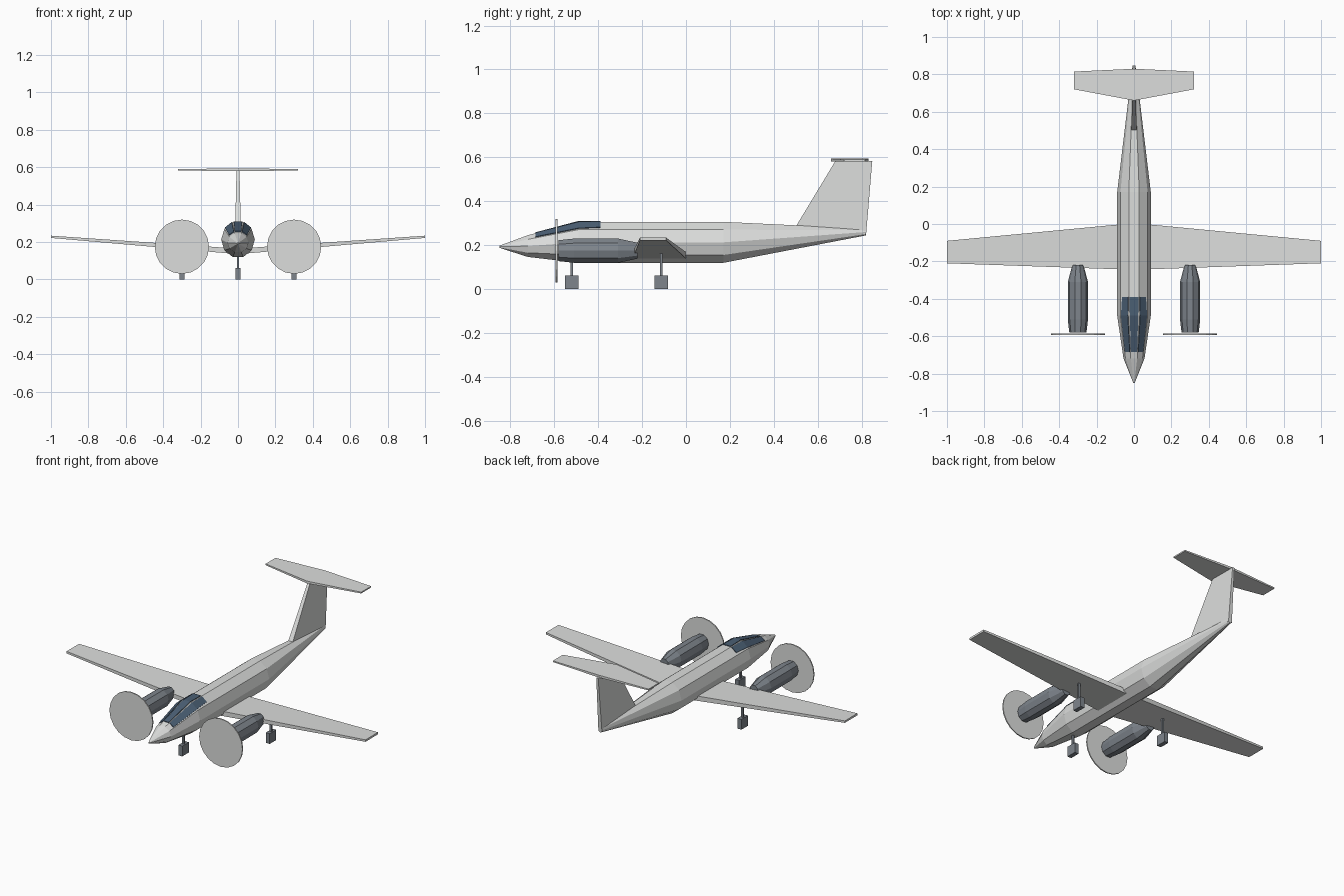
import bpy, bmesh, math
from mathutils import Vector

if "Cube" in bpy.data.objects:
    bpy.data.objects.remove(bpy.data.objects["Cube"], do_unlink=True)


def material(name, rgb):
    m = bpy.data.materials.new(name)
    m.use_nodes = True
    m.diffuse_color = (*rgb, 1)
    m.node_tree.nodes["Principled BSDF"].inputs["Base Color"].default_value = (*rgb, 1)
    return m


light_grey = material("light grey paint", (0.72, 0.73, 0.72))
dark_grey = material("dark blue grey", (0.21, 0.235, 0.265))
glass = material("window blue", (0.07, 0.115, 0.175))


def loft(name, rings, mat):
    """Closed solid through a series of equal-length point rings."""
    bm = bmesh.new()
    vs = [[bm.verts.new(p) for p in ring] for ring in rings]
    n = len(vs[0])
    for a, b in zip(vs, vs[1:]):
        for i in range(n):
            j = (i + 1) % n
            bm.faces.new((a[i], a[j], b[j], b[i]))
    bm.faces.new(vs[0])
    bm.faces.new(vs[-1])
    bmesh.ops.recalc_face_normals(bm, faces=bm.faces)
    mesh = bpy.data.meshes.new(name)
    bm.to_mesh(mesh)
    bm.free()
    mesh.materials.append(mat)
    ob = bpy.data.objects.new(name, mesh)
    bpy.context.collection.objects.link(ob)
    return ob


def oval(x, y, z, rx, rz, sides=10):
    step = math.tau / sides
    return [Vector((x + rx * math.cos(i * step), y, z + rz * math.sin(i * step)))
            for i in range(sides)]


def box(name, lo, hi, mat):
    rings = [[(lo[0], lo[1], z), (hi[0], lo[1], z), (hi[0], hi[1], z), (lo[0], hi[1], z)]
             for z in (lo[2], hi[2])]
    return loft(name, rings, mat)


# Fuselage: (y, centre z, half width, half height)
stations = [(-0.85, 0.193, 0.004, 0.005), (-0.72, 0.196, 0.056, 0.052),
            (-0.49, 0.213, 0.09, 0.098), (0.17, 0.213, 0.09, 0.098),
            (0.82, 0.26, 0.012, 0.016)]
loft("fuselage", [oval(0, y, z, rx, rz) for y, z, rx, rz in stations], light_grey)


def body_ring(y):
    for a, b in zip(stations, stations[1:]):
        if a[0] <= y <= b[0]:
            t = (y - a[0]) / (b[0] - a[0])
            _, z, rx, rz = [p + (q - p) * t for p, q in zip(a, b)]
            return oval(0, y, z, rx, rz)


# Cockpit windows: thin plates lying on the three upper facets
def window(name, facet, spans):
    rings = []
    for y, lo, hi in spans:
        ring = body_ring(y)
        p, q = ring[facet], ring[facet + 1]
        out = Vector((q.z - p.z, 0, p.x - q.x)).normalized() * 0.004
        a, b = p.lerp(q, lo), p.lerp(q, hi)
        rings.append([a + out, b + out, b - out, a - out])
    loft(name, rings, glass)


window("left_window", 1, [(-0.685, 0.1, 0.95), (-0.49, 0.12, 0.93), (-0.39, 0.25, 0.95)])
window("windscreen", 2, [(-0.685, 0.05, 0.95), (-0.49, 0.1, 0.9), (-0.39, 0.05, 0.95)])
window("right_window", 3, [(-0.685, 0.05, 0.9), (-0.49, 0.07, 0.88), (-0.39, 0.05, 0.75)])


# Wing and tailplane: (x, front y, rear y, bottom z, top z)
def plane(name, sections):
    loft(name, [[(x, f, lo), (x, r, lo), (x, r, hi), (x, f, hi)]
                for x, f, r, lo, hi in sections], light_grey)


plane("wing", [(-1, -0.21, -0.09, 0.222, 0.234), (0, -0.245, 0.005, 0.135, 0.165),
               (1, -0.21, -0.09, 0.222, 0.234)])
plane("tailplane", [(-0.32, 0.72, 0.815, 0.582, 0.59), (0, 0.66, 0.83, 0.58, 0.594),
                    (0.32, 0.72, 0.815, 0.582, 0.59)])

# Tail fin
loft("tail_fin", [[(-w, f, zf), (w, f, zf), (w * 0.8, r, zr), (-w * 0.8, r, zr)]
                  for w, f, r, zf, zr in [(0.015, 0.5, 0.82, 0.285, 0.25),
                                          (0.008, 0.68, 0.848, 0.583, 0.583)]], light_grey)


# Landing gear
def gear(name, x, y, top):
    box(name + "_strut", (x - 0.006, y - 0.006, 0.05), (x + 0.006, y + 0.006, top), dark_grey)
    box(name + "_wheel", (x - 0.013, y - 0.031, 0), (x + 0.013, y + 0.031, 0.062), dark_grey)


gear("nose", 0, -0.52, 0.14)

# Engines, propeller discs and main gear on both sides
for side, s in (("left", 1), ("right", -1)):
    x = 0.3 * s
    loft(side + "_engine", [oval(x, y, 0.175, rx, rz) for y, rx, rz in
                            [(-0.58, 0.046, 0.05), (-0.51, 0.054, 0.058),
                             (-0.31, 0.054, 0.058), (-0.22, 0.03, 0.038)]], dark_grey)
    loft(side + "_propeller_disc", [oval(x, y, 0.175, 0.145, 0.145, 20)
                                    for y in (-0.593, -0.586)], light_grey)
    gear(side + "_main", x, -0.113, 0.17)
